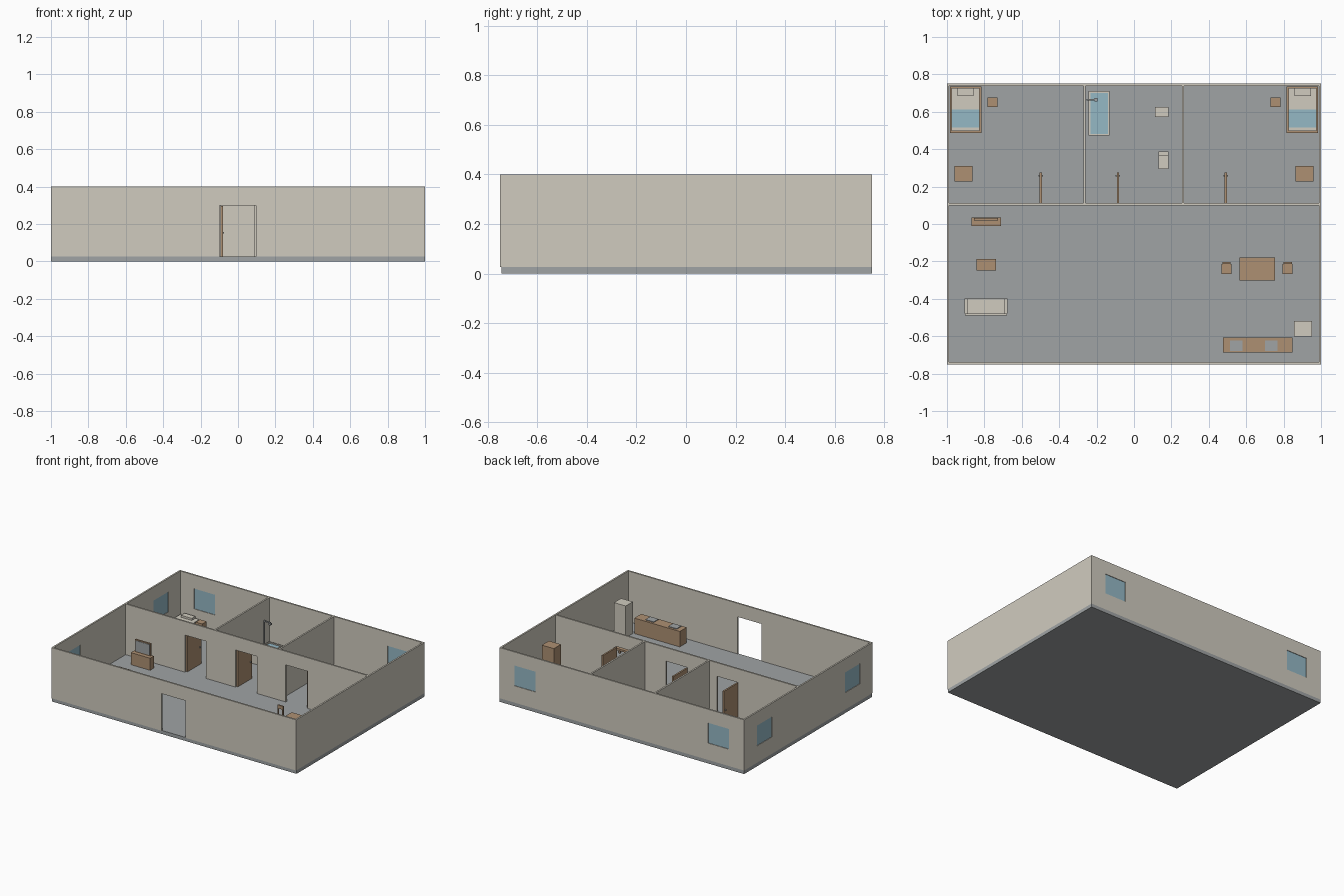
import bpy, bmesh
from mathutils import Vector

if "Cube" in bpy.data.objects:
    bpy.data.objects.remove(bpy.data.objects["Cube"])


def mat(name, col):
    m = bpy.data.materials.new(name)
    m.diffuse_color = (*col, 1)
    m.use_nodes = True
    m.node_tree.nodes["Principled BSDF"].inputs["Base Color"].default_value = m.diffuse_color
    return m


CREAM = mat("cream", (0.63, 0.60, 0.52))
GREY = mat("grey", (0.35, 0.37, 0.375))
WOOD = mat("wood", (0.42, 0.28, 0.17))
BLUE = mat("blue", (0.30, 0.48, 0.56))

F = 0.026      # floor level
TOP = 0.40     # top of walls
T = 0.012      # wall thickness
DOOR_TOP = 0.30


def finish(name, bm, m):
    bmesh.ops.recalc_face_normals(bm, faces=bm.faces)
    me = bpy.data.meshes.new(name)
    bm.to_mesh(me)
    bm.free()
    me.materials.append(m)
    ob = bpy.data.objects.new(name, me)
    bpy.context.collection.objects.link(ob)
    return ob


def boxes(name, m, *spans):
    """One object from boxes given as (x0, x1, y0, y1, z0, z1)."""
    bm = bmesh.new()
    for x0, x1, y0, y1, z0, z1 in spans:
        vs = bmesh.ops.create_cube(bm, size=1)["verts"]
        for v in vs:
            v.co = Vector(((x0 + x1) / 2 + v.co.x * (x1 - x0),
                           (y0 + y1) / 2 + v.co.y * (y1 - y0),
                           (z0 + z1) / 2 + v.co.z * (z1 - z0)))
    return finish(name, bm, m)


def wall(name, axis, a0, a1, at, holes=()):
    """Wall along an axis; 'at' is its lower side; holes are (a0, a1, z0, z1)."""
    us = sorted({a0, a1, *[h[0] for h in holes], *[h[1] for h in holes]})
    zs = sorted({F, TOP, *[h[2] for h in holes], *[h[3] for h in holes]})
    bm = bmesh.new()

    def point(u, z):
        return bm.verts.new((u, at, z) if axis == "x" else (at, u, z))
    for u0, u1 in zip(us, us[1:]):
        for z0, z1 in zip(zs, zs[1:]):
            u, z = (u0 + u1) / 2, (z0 + z1) / 2
            if not any(h[0] < u < h[1] and h[2] < z < h[3] for h in holes):
                bm.faces.new([point(u0, z0), point(u1, z0), point(u1, z1), point(u0, z1)])
    bmesh.ops.remove_doubles(bm, verts=bm.verts, dist=1e-5)
    out = bmesh.ops.extrude_face_region(bm, geom=bm.faces[:])["geom"]
    shift = Vector((0, T, 0)) if axis == "x" else Vector((T, 0, 0))
    bmesh.ops.translate(bm, vec=shift, verts=[g for g in out if isinstance(g, bmesh.types.BMVert)])
    return finish(name, bm, CREAM)


def legs(x0, x1, y0, y1, z1, w=0.01):
    return [(x, x + w, y, y + w, F, z1) for x in (x0, x1 - w) for y in (y0, y1 - w)]


# floor slab
boxes("floor", GREY, (-1, 1, -0.745, 0.75, 0, F))

# outer walls with windows and entrance
WIN_Z = (0.15, 0.30)
back_win = [(-0.877, -0.705), (0.705, 0.877)]
left_win = [(-0.60, -0.425), (0.425, 0.60)]
wall("front_wall", "x", -1, 1, -0.75, [(-0.10, 0.095, F, DOOR_TOP)])
wall("back_wall", "x", -1, 1, 0.75 - T, [(*w, *WIN_Z) for w in back_win])
wall("left_wall", "y", -0.75 + T, 0.75 - T, -1, [(*w, *WIN_Z) for w in left_win])
wall("right_wall", "y", -0.75 + T, 0.75 - T, 1 - T)
boxes("back_window_glass", BLUE, *[(*w, 0.742, 0.746, *WIN_Z) for w in back_win])
boxes("left_window_glass", BLUE, *[(-0.996, -0.992, *w, *WIN_Z) for w in left_win])

# inner walls
doorways = [(-0.504, -0.33), (-0.092, 0.085), (0.32, 0.496)]
wall("hall_wall", "x", -1 + T, 1 - T, 0.10, [(*d, F, DOOR_TOP) for d in doorways])
wall("left_room_wall", "y", 0.10 + T, 0.75 - T, -0.27)
wall("right_room_wall", "y", 0.10 + T, 0.75 - T, 0.256)

# open doors with handles
for i, x in enumerate((-0.498, -0.086, 0.49)):
    boxes(f"door_{i + 1}", WOOD, (x - 0.006, x + 0.006, 0.113, 0.275, F, DOOR_TOP - 0.003))
    boxes(f"door_handle_{i + 1}", GREY,
          (x - 0.012, x + 0.012, 0.255, 0.263, 0.150, 0.158))

# bedrooms, mirrored left and right
for side, s in (("left", -1), ("right", 1)):
    def mirrored(name, m, *spans):
        boxes(f"{side}_{name}", m, *[(*sorted((s * b[0], s * b[1])), *b[2:]) for b in spans])

    x0, x1, y0, y1 = 0.815, 0.985, 0.487, 0.736
    mirrored("bed_frame", WOOD, (x0, x1, y0, y1, F, 0.05),
             (x0, x0 + 0.01, y0, y1, 0.05, 0.08), (x1 - 0.01, x1, y0, y1, 0.05, 0.08),
             (x0 + 0.01, x1 - 0.01, y0, y0 + 0.01, 0.05, 0.08),
             (x0 + 0.01, x1 - 0.01, y1 - 0.01, y1, 0.05, 0.08))
    mirrored("mattress", CREAM, (x0 + 0.01, x1 - 0.01, y0 + 0.01, y1 - 0.01, 0.05, 0.09))
    mirrored("blanket", BLUE, (x0 + 0.01, x1 - 0.01, 0.515, 0.613, 0.09, 0.094))
    mirrored("pillow", CREAM, (0.857, 0.945, 0.685, 0.726, 0.09, 0.105))
    mirrored("nightstand", WOOD, (0.730, 0.784, 0.626, 0.676, F, 0.12))
    mirrored("wardrobe", WOOD, (0.863, 0.961, 0.227, 0.31, F, 0.26))

# bathroom: tub with water
tx0, tx1, ty0, ty1 = -0.242, -0.131, 0.473, 0.71
boxes("bathtub", CREAM, (tx0, tx1, ty0, ty1, F, 0.04),
      (tx0, tx0 + 0.009, ty0, ty1, 0.04, 0.09), (tx1 - 0.009, tx1, ty0, ty1, 0.04, 0.09),
      (tx0 + 0.009, tx1 - 0.009, ty0, ty0 + 0.009, 0.04, 0.09),
      (tx0 + 0.009, tx1 - 0.009, ty1 - 0.009, ty1, 0.04, 0.09))
boxes("bath_water", BLUE, (tx0 + 0.009, tx1 - 0.009, ty0 + 0.009, ty1 - 0.009, 0.04, 0.082))
# shower pipe, arm and head
boxes("shower", GREY, (-0.255, -0.247, 0.661, 0.669, 0.09, 0.26),
      (-0.247, -0.20, 0.661, 0.669, 0.252, 0.26),
      (-0.212, -0.194, 0.656, 0.674, 0.24, 0.252))
# basin and toilet
boxes("basin", CREAM, (0.112, 0.185, 0.572, 0.626, 0.11, 0.14),
      (0.135, 0.162, 0.585, 0.612, F, 0.11))
boxes("toilet", CREAM, (0.131, 0.185, 0.294, 0.365, F, 0.08),
      (0.131, 0.185, 0.365, 0.388, F, 0.13))

# living area: television on its cabinet
boxes("tv_cabinet", WOOD, (-0.869, -0.711, -0.01, 0.034, F, 0.115))
boxes("television", WOOD, (-0.855, -0.728, 0.020, 0.032, 0.115, 0.205))
boxes("tv_screen", GREY, (-0.849, -0.734, 0.017, 0.020, 0.121, 0.199))
boxes("coffee_table", WOOD, (-0.842, -0.738, -0.249, -0.187, 0.075, 0.088),
      *legs(-0.842, -0.738, -0.249, -0.187, 0.075))
# sofa: seat, arms, back
boxes("sofa", CREAM, (-0.89, -0.694, -0.478, -0.398, F, 0.075),
      (-0.907, -0.89, -0.478, -0.398, F, 0.10), (-0.694, -0.676, -0.478, -0.398, F, 0.10),
      (-0.903, -0.680, -0.49, -0.478, F, 0.13))

# dining table and chairs
boxes("dining_table", WOOD, (0.564, 0.754, -0.302, -0.179, 0.108, 0.122),
      *legs(0.564, 0.754, -0.302, -0.179, 0.108))
for side, x in (("left", 0.468), ("right", 0.795)):
    x1 = x + 0.053
    boxes(f"{side}_chair", WOOD, (x, x1, -0.267, -0.213, 0.082, 0.092),
          *legs(x, x1, -0.267, -0.213, 0.082, 0.008),
          (x + 0.004, x + 0.011, -0.213, -0.203, 0.082, 0.165),
          (x1 - 0.011, x1 - 0.004, -0.213, -0.203, 0.082, 0.165),
          (x + 0.011, x1 - 0.011, -0.213, -0.203, 0.14, 0.165))

# kitchen counter with hob and sink plates, fridge
boxes("counter", WOOD, (0.476, 0.847, -0.687, -0.607, F, 0.14))
boxes("counter_plates", GREY, *[(x, x + 0.068, -0.679, -0.623, 0.14, 0.145) for x in (0.513, 0.70)])
boxes("fridge", CREAM, (0.856, 0.952, -0.602, -0.519, F, 0.26))
